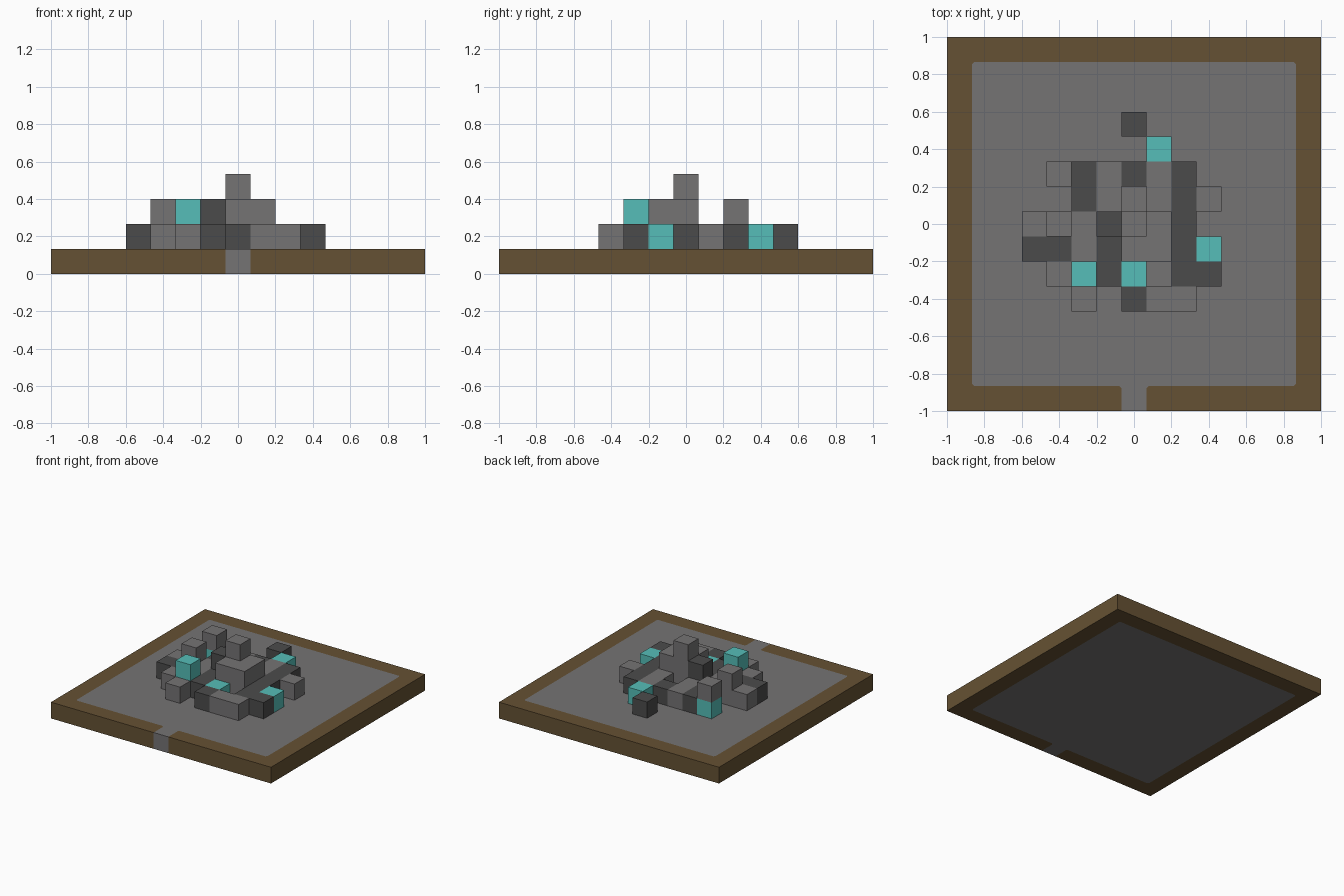
import bpy
import bmesh
from mathutils import Vector

cube = bpy.data.objects.get("Cube")
if cube:
    bpy.data.objects.remove(cube)

U = 2 / 15  # edge of one block


def material(name, rgb):
    m = bpy.data.materials.new(name)
    m.use_nodes = True
    m.diffuse_color = (*rgb, 1)
    bsdf = m.node_tree.nodes["Principled BSDF"]
    bsdf.inputs["Base Color"].default_value = (*rgb, 1)
    bsdf.inputs["Roughness"].default_value = 0.9
    return m


stone = material("grey stone", (0.178, 0.172, 0.174))
slate = material("dark slate", (0.071, 0.071, 0.071))
teal = material("teal crystal", (0.092, 0.515, 0.48))
earth = material("brown earth", (0.131, 0.083, 0.033))


def finish(name, bm, mat):
    bmesh.ops.remove_doubles(bm, verts=bm.verts, dist=0.0001)
    mesh = bpy.data.meshes.new(name)
    bm.to_mesh(mesh)
    bm.free()
    mesh.materials.append(mat)
    obj = bpy.data.objects.new(name, mesh)
    bpy.context.scene.collection.objects.link(obj)


def prism(name, outline, mat):
    """Extrude a flat outline to the height of one block."""
    bm = bmesh.new()
    face = bm.faces.new([bm.verts.new((x, y, 0)) for x, y in outline])
    ext = bmesh.ops.extrude_face_region(bm, geom=[face], use_keep_orig=True)
    top = [v for v in ext["geom"] if isinstance(v, bmesh.types.BMVert)]
    bmesh.ops.translate(bm, verts=top, vec=(0, 0, U))
    bmesh.ops.recalc_face_normals(bm, faces=bm.faces)
    finish(name, bm, mat)


# Base: stone floor with an entrance path, inside an earth border
c, e, h = 0.012, 1 - U, U / 2
right = [(h, -1), (h, -e - c), (h + c, -e), (e - c, -e),
         (e, c - e), (e, e - c), (e - c, e)]
inner = right + [(-x, y) for x, y in reversed(right)]
prism("stone_floor", inner, stone)
prism("earth_border", inner + [(-1, -1), (-1, 1), (1, 1), (1, -1)], earth)

# Ruin: storeys as maps, back row first, first column four blocks left of centre
# g = stone, d = slate, t = crystal, . = empty
STOREYS = [
    ["....d...",
     ".....t..",
     ".tdgdgd.",
     "..dg.gdg",
     "gggdggd.",
     "ddgdggdt",
     ".ggdt.dd",
     "..g.dgg."],
    ["........",
     "........",
     ".g......",
     "........",
     ".g.dgg..",
     "....gg..",
     "..t.....",
     "........"],
    ["........",
     "........",
     "........",
     "........",
     "....g..."],
]
cells = {(i - 4, 4 - r, k + 1): ch
         for k, rows in enumerate(STOREYS)
         for r, row in enumerate(rows)
         for i, ch in enumerate(row) if ch != "."}


def block_set(name, key, mat):
    """Build only the exposed faces of the blocks of one colour."""
    bm = bmesh.new()
    for cell, ch in cells.items():
        if ch != key:
            continue
        centre = Vector((cell[0] * U, cell[1] * U, (cell[2] + 0.5) * U))
        for axis in range(3):
            for sign in (-1, 1):
                n = Vector((0, 0, 0))
                n[axis] = sign
                near = tuple(int(a + b) for a, b in zip(cell, n))
                if near in cells or near[2] < 1:
                    continue
                a = Vector((0, 0, 0))
                a[(axis + 1) % 3] = 1
                b = n.cross(a)
                corners = (a + b, b - a, -a - b, a - b)
                bm.faces.new([bm.verts.new(centre + (n + q) * U / 2)
                              for q in corners])
    finish(name, bm, mat)


block_set("stone_blocks", "g", stone)
block_set("slate_blocks", "d", slate)
block_set("crystal_blocks", "t", teal)
